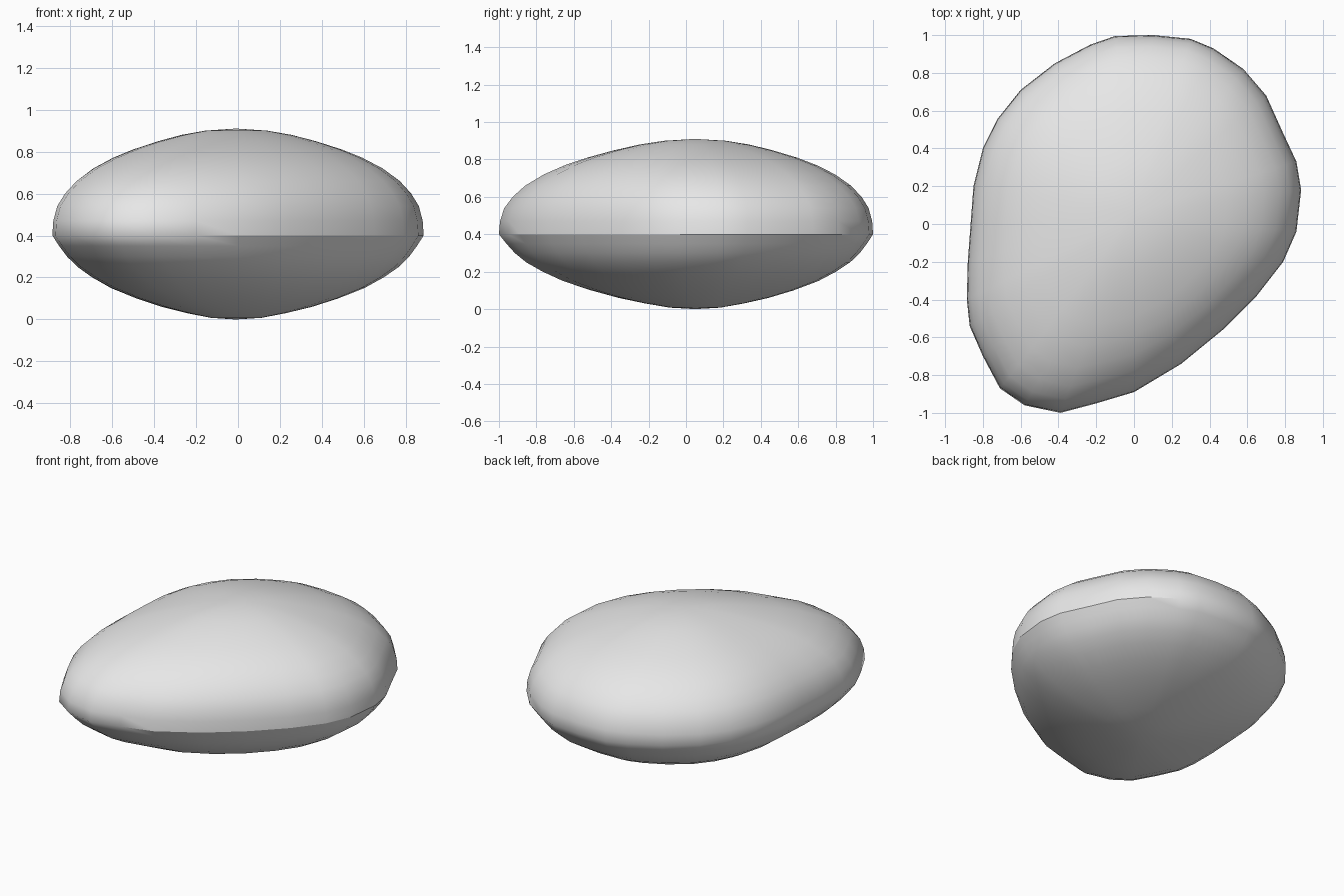
import bpy, bmesh, math

cube = bpy.data.objects.get("Cube")
if cube:
    bpy.data.objects.remove(cube)

# Stone material
grey = bpy.data.materials.new("stone_grey")
grey.use_nodes = True
colour = (0.8, 0.8, 0.8, 1)
grey.diffuse_color = colour
bsdf = grey.node_tree.nodes["Principled BSDF"]
bsdf.inputs["Base Color"].default_value = colour
bsdf.inputs["Roughness"].default_value = 0.8

# Widest plan outline, clockwise from the +x side
OUTLINE = [(.885, .18), (.86, -.04), (.79, -.2), (.65, -.38), (.47, -.56), (.25, -.74),
           (0, -.89), (-.2, -.95), (-.39, -1), (-.58, -.96), (-.71, -.87), (-.8, -.7),
           (-.87, -.54), (-.885, -.4), (-.88, -.2), (-.865, 0), (-.85, .2), (-.8, .4),
           (-.72, .56), (-.6, .71), (-.42, .85), (-.23, .95), (-.1, .995), (.1, 1),
           (.3, .98), (.42, .93), (.58, .82), (.7, .68), (.79, .48), (.86, .33)]
# Height and relative width of each level
LEVELS = [(.008, .14), (.03, .27), (.06, .41), (.1, .55), (.15, .69), (.2, .79), (.25, .87),
          (.3, .925), (.35, .965), (.4, 1), (.47, .995), (.54, .975), (.6, .935), (.66, .875),
          (.72, .785), (.77, .68), (.81, .57), (.85, .43), (.88, .3), (.9, .17)]
CX, CY = -.01, .05

bm = bmesh.new()
rings = []
for z, k in LEVELS:
    ring = []
    for x, y in OUTLINE:
        dx, dy = x - CX, y - CY
        a = math.atan2(dy, dx)
        # levels near the poles relax towards an oval
        t = .6 * (1 - k)
        px = dx * (1 - t) + .87 * math.cos(a) * t
        py = dy * (1 - t) + .97 * math.sin(a) * t
        ring.append(bm.verts.new((CX + px * k, CY + py * k, z)))
    rings.append(ring)

n = len(OUTLINE)
for lo, hi in zip(rings, rings[1:]):
    for i in range(n):
        j = (i + 1) % n
        bm.faces.new((lo[i], lo[j], hi[j], hi[i]))

# Rounded poles
for ring, z in ((rings[0], 0), (rings[-1], .91)):
    pole = bm.verts.new((CX, CY, z))
    for i in range(n):
        bm.faces.new((ring[i], ring[(i + 1) % n], pole))
bmesh.ops.recalc_face_normals(bm, faces=bm.faces)

for f in bm.faces:
    f.smooth = True
# Crease around the right-hand side of the rim
for e in bm.edges:
    a, b = e.verts
    if abs(a.co.z - .4) < 1e-4 and abs(b.co.z - .4) < 1e-4:
        mid = (a.co + b.co) / 2
        e.smooth = mid.x * .85 - mid.y * .3 < .05

mesh = bpy.data.meshes.new("pebble")
bm.to_mesh(mesh)
bm.free()
mesh.materials.append(grey)
pebble = bpy.data.objects.new("pebble", mesh)
bpy.context.collection.objects.link(pebble)
